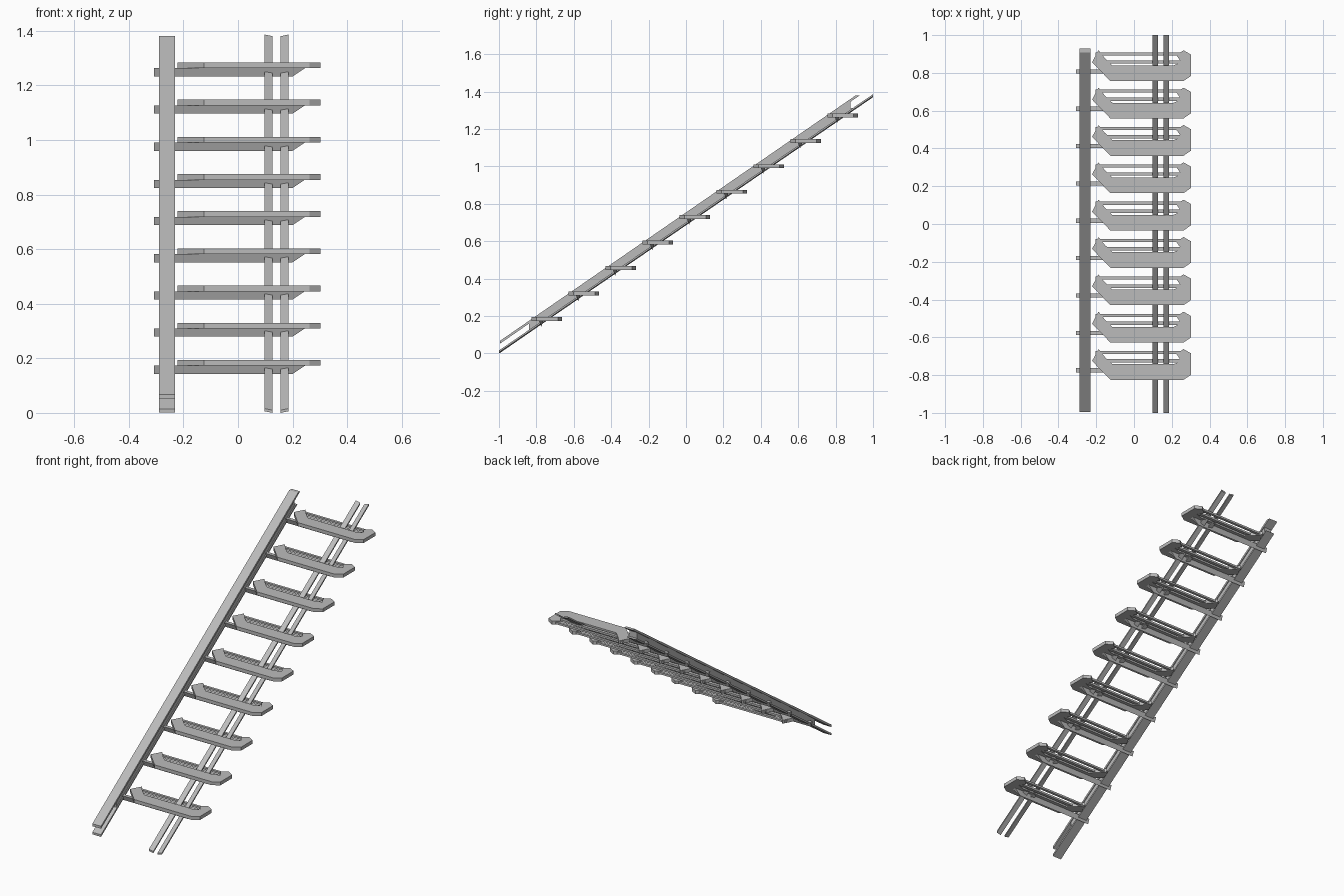
import bpy, bmesh
from mathutils import Vector

cube = bpy.data.objects.get("Cube")
if cube:
    bpy.data.objects.remove(cube, do_unlink=True)

steel = bpy.data.materials.new("steel_grey")
steel.use_nodes = True
GREY = (0.5, 0.5, 0.5, 1)
steel.diffuse_color = GREY
steel.node_tree.nodes["Principled BSDF"].inputs["Base Color"].default_value = GREY

STEPS = 9
RUN, RISE = 0.1977, 0.1362
SLOPE = 0.69


def loft(name, start, end):
    """Solid between two matching outlines of 3D points."""
    bm = bmesh.new()
    a = [bm.verts.new(p) for p in start]
    b = [bm.verts.new(p) for p in end]
    bm.faces.new(a)
    bm.faces.new(b[::-1])
    for i in range(len(a)):
        j = (i + 1) % len(a)
        bm.faces.new((a[i], b[i], b[j], a[j]))
    bmesh.ops.recalc_face_normals(bm, faces=bm.faces)
    mesh = bpy.data.meshes.new(name)
    bm.to_mesh(mesh)
    bm.free()
    mesh.materials.append(steel)
    obj = bpy.data.objects.new(name, mesh)
    bpy.context.collection.objects.link(obj)
    return obj


def side_plate(name, x0, x1, outline):
    """Extrude a (y, z) outline across x."""
    return loft(name, [(x0, y, z) for y, z in outline], [(x1, y, z) for y, z in outline])


def flat_plate(name, z0, z1, outline):
    """Extrude an (x, y) outline upwards."""
    return loft(name, [(x, y, z0) for x, y in outline], [(x, y, z1) for x, y in outline])


def box(name, x0, x1, y0, y1, z0, z1):
    return flat_plate(name, z0, z1, [(x0, y0), (x1, y0), (x1, y1), (x0, y1)])


def flange(name, z_low, thick, z_cut):
    """Sloping beam plate with a level cut at its upper end."""
    y = -0.995
    z_high = z_low + thick
    side_plate(name, -0.289, -0.23, [
        (y, z_low), (y + (z_cut - z_low) / SLOPE, z_cut),
        (y + (z_cut - z_high) / SLOPE, z_cut), (y, z_high)])


# Main beam: two flanges and a shorter web
flange("beam_top_flange", 0.052, 0.015, 1.38)
flange("beam_bottom_flange", 0.002, 0.013, 1.312)


def web_z(y, offset):
    return offset + (y + 0.995) * SLOPE


y0, y1 = -0.84, 0.88
side_plate("beam_web", -0.284, -0.235, [
    (y0, web_z(y0, 0.012)), (y1, web_z(y1, 0.012)),
    (y1, web_z(y1, 0.055)), (y0, web_z(y0, 0.055))])

# Pair of slim rails, each rolled slightly outward
for name, inner, outer in (("right_rail", 0.127, 0.097), ("left_rail", 0.156, 0.185)):
    section = [(inner, 0), (outer, 0.006), (outer, 0.016), (inner, 0.01)]
    loft(name, [(x, -1, z) for x, z in section], [(x, 1, z + 1.37) for x, z in section])

# Tread outline, measured from the front edge of the step
tread_outline = [
    (-0.125, 0), (0.262, 0), (0.302, 0.027), (0.302, 0.14), (0.262, 0.163),
    (0.225, 0.137), (0.25, 0.1), (0.21, 0.083), (-0.115, 0.083),
    (-0.155, 0.122), (-0.188, 0.163), (-0.222, 0.1)]

for i in range(STEPS):
    y = -0.825 + i * RUN
    z = 0.173 + i * RISE
    n = str(i + 1)
    flat_plate("tread_" + n, z, z + 0.021, [(x, y + dy) for x, dy in tread_outline])

    # Two cross bars behind the tread
    box("inner_bar_" + n, -0.2, 0.25, y + 0.092, y + 0.11, z + 0.004, z + 0.016)
    box("outer_bar_" + n, -0.205, 0.255, y + 0.136, y + 0.152, z + 0.004, z + 0.016)

    # V-shaped bracket passing through the beam, tapered at its far end
    ridge, front, back = y + 0.051, y + 0.04, y + 0.062
    loft("bracket_" + n,
         [(-0.307, front, z), (-0.307, back, z), (-0.307, ridge, z - 0.03)],
         [(0.245, front, z), (0.245, back, z), (0.2, ridge, z - 0.03)])
